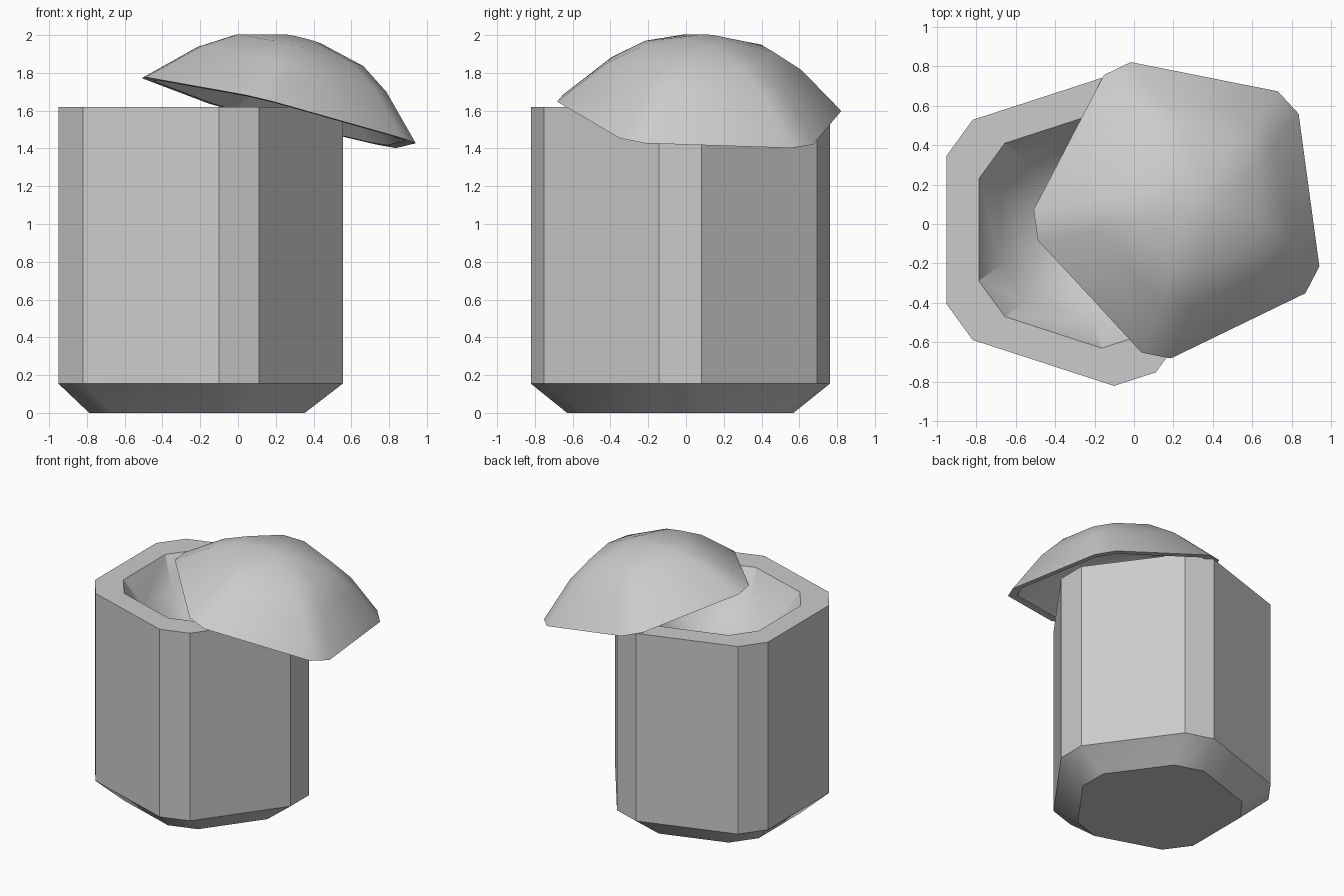
import bpy, bmesh, math
from mathutils import Vector, Matrix

if "Cube" in bpy.data.objects:
    bpy.data.objects.remove(bpy.data.objects["Cube"])

SIDES = 5


def ring_points(radius, z, half_width, turn):
    """Pentagon with its corners cut to a constant width."""
    half = min(math.asin(min(half_width / radius, 1)), math.radians(18))
    pts = []
    for k in range(SIDES):
        mid = turn + k * math.tau / SIDES
        for a in (mid - half, mid + half):
            pts.append(Vector((radius * math.cos(a), radius * math.sin(a), z)))
    return pts


def loft(name, profile, half_width, turn, matrix):
    """Skin a closed solid through stacked rings, capping both ends."""
    bm = bmesh.new()
    rings = [[bm.verts.new(p) for p in ring_points(r, z, half_width, turn)]
             for r, z in profile]
    n = SIDES * 2
    for lo, hi in zip(rings, rings[1:]):
        for i in range(n):
            j = (i + 1) % n
            bm.faces.new((lo[i], lo[j], hi[j], hi[i]))
    bm.faces.new(rings[0][::-1])
    bm.faces.new(rings[-1])
    bmesh.ops.recalc_face_normals(bm, faces=bm.faces)
    mesh = bpy.data.meshes.new(name)
    bm.to_mesh(mesh)
    bm.free()
    obj = bpy.data.objects.new(name, mesh)
    bpy.context.collection.objects.link(obj)
    obj.matrix_world = matrix
    bpy.ops.object.select_all(action='DESELECT')
    obj.select_set(True)
    bpy.context.view_layer.objects.active = obj
    bpy.ops.object.shade_smooth_by_angle(angle=math.radians(30))
    return obj


# Pot: tapered foot, straight walls, flat rim and sloping bowl inside
loft("pot",
     [(0.605, 0), (0.804, 0.155), (0.804, 1.62), (0.605, 1.62),
      (0.47, 1.42), (0.31, 1.28), (0.13, 1.21)],
     0.112, 0, Matrix.Translation((-0.241, -0.03, 0)))

# Lid: hollow dome resting askew on the rim
tilt = Vector((0, 0, 1)).rotation_difference(Vector((0.251, 0.0667, 1)))
loft("lid",
     [(0.10, 0.41), (0.36, 0.343), (0.53, 0.235), (0.777, 0),
      (0.71, 0), (0.49, 0.195), (0.33, 0.295), (0.09, 0.355)],
     0.078, math.radians(43.5),
     Matrix.Translation((0.2435, 0.09, 1.582)) @ tilt.to_matrix().to_4x4())
